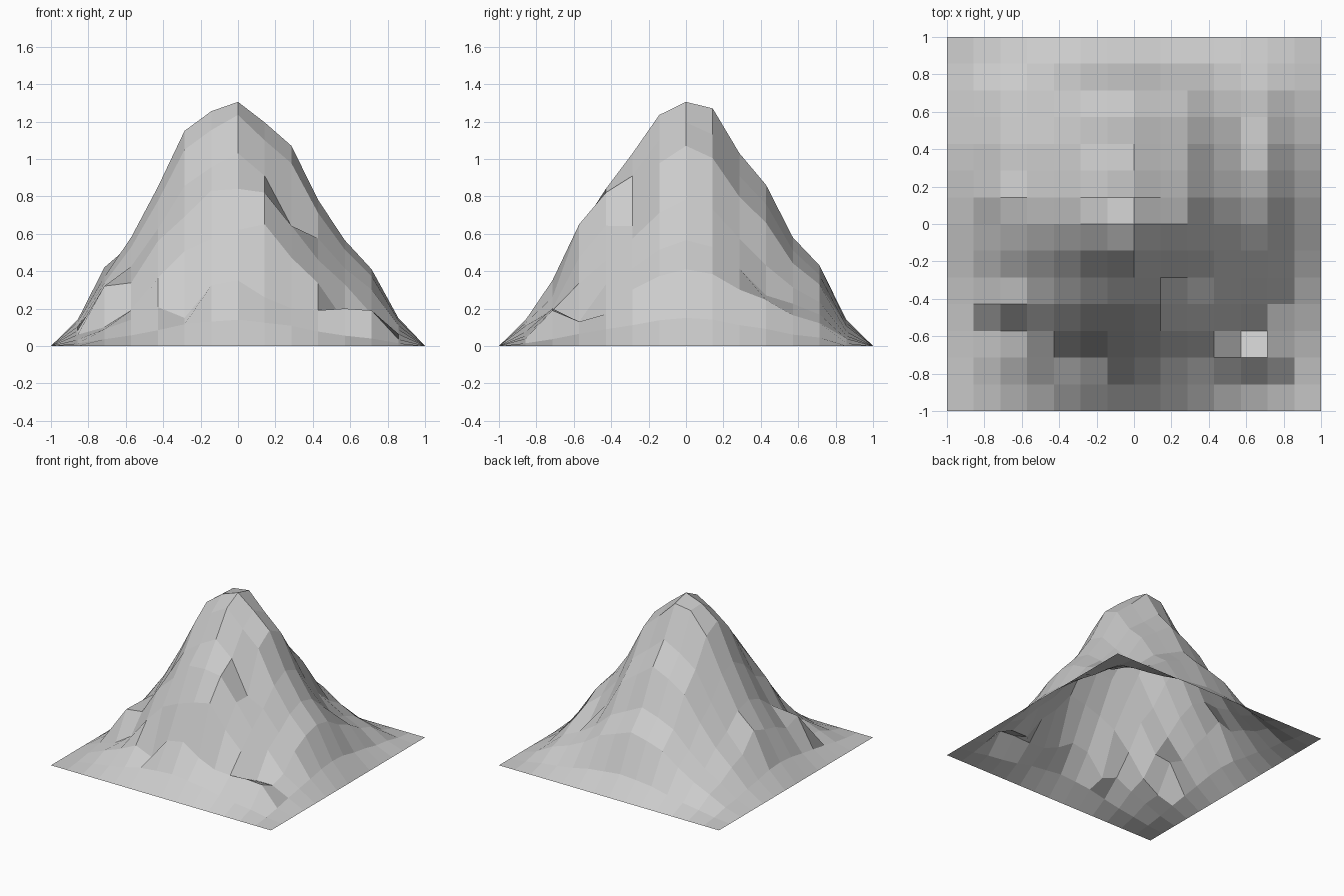
import bpy, bmesh, math

if "Cube" in bpy.data.objects:
    bpy.data.objects.remove(bpy.data.objects["Cube"])

N = 14
STEP = 2 / N
PEAK = 1.305

# Ridge profiles along x and y through the summit
FX = [0, .14, .37, .58, .85, 1.15, 1.255, 1.305, 1.195, 1.07, .78, .565, .41, .15, 0]
FY = [0, .14, .35, .62, .84, 1.03, 1.235, 1.305, 1.27, 1.03, .86, .58, .43, .14, 0]

# Local crags and gullies: (column, row) -> height
CRAGS = {
    (2, 3): .10, (3, 3): .19, (2, 4): .32, (5, 2): .15, (4, 4): .56,
    (6, 4): .83, (2, 8): .42, (6, 8): 1.25,
    (8, 2): .26, (9, 2): .20, (11, 2): .20, (12, 2): .19,
    (8, 3): .65, (8, 4): .82, (9, 5): .64,
    (11, 3): .13, (12, 3): .13, (12, 4): .17,
    (10, 10): .43, (11, 10): .27,
}


def height(i, j):
    if (i, j) in CRAGS:
        return CRAGS[i, j]
    x, y = i - N / 2, j - N / 2
    # Lower flanks between the main ridges sit a little lower
    ramp = min(1, math.hypot(x, y) / 5)
    return FX[i] * FY[j] / PEAK * (1 - .1 * ramp * abs(math.sin(2 * math.atan2(y, x))))


# Open faceted terrain shell
bm = bmesh.new()
grid = [[bm.verts.new((-1 + i * STEP, -1 + j * STEP, height(i, j)))
         for i in range(N + 1)] for j in range(N + 1)]
for j in range(N):
    for i in range(N):
        bm.faces.new((grid[j][i], grid[j][i + 1],
                      grid[j + 1][i + 1], grid[j + 1][i]))
mesh = bpy.data.meshes.new("mountain")
bm.to_mesh(mesh)
bm.free()
bpy.context.collection.objects.link(bpy.data.objects.new("mountain", mesh))
